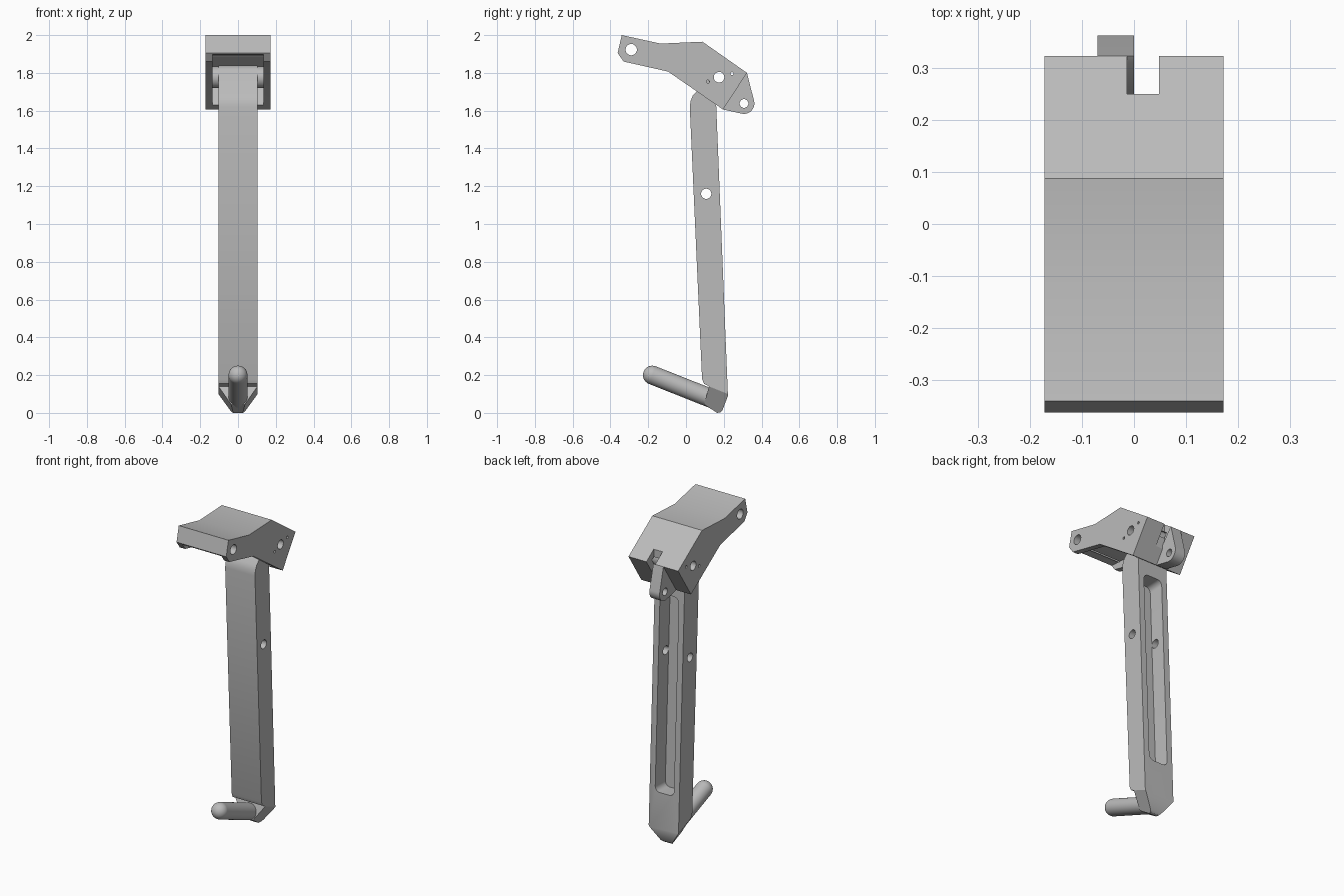
import bpy, bmesh
from math import sin, cos, radians, pi
from mathutils import Vector, Matrix

old = bpy.data.objects.get("Cube")
if old:
    bpy.data.objects.remove(old, do_unlink=True)

grey = bpy.data.materials.new("plain_grey")
grey.use_nodes = True
grey.diffuse_color = (0.5, 0.5, 0.5, 1)
grey.node_tree.nodes["Principled BSDF"].inputs["Base Color"].default_value = (0.5, 0.5, 0.5, 1)


def make(name, bm):
    bmesh.ops.recalc_face_normals(bm, faces=bm.faces)
    mesh = bpy.data.meshes.new(name)
    bm.to_mesh(mesh)
    bm.free()
    mesh.materials.append(grey)
    obj = bpy.data.objects.new(name, mesh)
    bpy.context.collection.objects.link(obj)
    return obj


def prism_bm(points, x0, x1):
    """Extrude a (y, z) outline from x0 to x1."""
    bm = bmesh.new()
    face = bm.faces.new([bm.verts.new((x0, y, z)) for y, z in points])
    ext = bmesh.ops.extrude_face_region(bm, geom=[face])
    moved = [v for v in ext["geom"] if isinstance(v, bmesh.types.BMVert)]
    bmesh.ops.translate(bm, verts=moved, vec=(x1 - x0, 0, 0))
    return bm


def prism(name, points, x0, x1):
    return make(name, prism_bm(points, x0, x1))


def arc(cy, cz, r, start, end, n=12):
    steps = [radians(start + (end - start) * i / n) for i in range(n + 1)]
    return [(cy + r * cos(a), cz + r * sin(a)) for a in steps]


def disc(centre, r, half, name="hole_cutter"):
    return prism(name, arc(*centre, r, 0, 348.75, 31), -half, half)


def activate(obj):
    bpy.ops.object.select_all(action="DESELECT")
    obj.select_set(True)
    bpy.context.view_layer.objects.active = obj


def boolean(obj, other, operation="DIFFERENCE"):
    activate(obj)
    mod = obj.modifiers.new("boolean", "BOOLEAN")
    mod.operation, mod.solver, mod.object = operation, "EXACT", other
    bpy.ops.object.modifier_apply(modifier=mod.name)
    bpy.data.objects.remove(other, do_unlink=True)


PIVOT = (0.175, 1.777)
FRONT_HOLE = (-0.29, 1.923)
TAB_HOLE = (0.307, 1.638)

# Housing: bent cover, hollow and open below and at the front
housing = prism("housing", [
    (-0.34, 2.0), (-0.135, 1.955), (0.087, 1.965), (0.323, 1.80),
    (0.196, 1.606), (-0.095, 1.807), (-0.33, 1.86), (-0.362, 1.905)], -0.172, 0.172)
boolean(housing, prism("cavity_cutter", [
    (-0.5, 1.905), (-0.13, 1.885), (0.075, 1.925), (0.268, 1.79),
    (0.14, 1.595), (0.1, 1.5), (-0.5, 1.5)], -0.135, 0.135))
# Notch through the back wall
boolean(housing, prism("notch_cutter", [
    (0.25, 2.0), (0.5, 2.0), (0.5, 1.64), (0.25, 1.64)], -0.013, 0.048))
# Rounded tab on the back wall
boolean(housing, prism("tab", [(0.31, 1.79), (0.18, 1.62), (0.196, 1.606)]
                       + arc(*TAB_HOLE, 0.055, -102, 15) + [(0.323, 1.80)],
                       -0.07, 0.0), "UNION")
for spot, radius in ((FRONT_HOLE, 0.03), (TAB_HOLE, 0.023), (PIVOT, 0.028),
                     ((0.116, 1.754), 0.008), ((0.243, 1.796), 0.008)):
    boolean(housing, disc(spot, radius, 0.3))

# Lever: long arm with rounded pivot end and a foot with chamfered sides
bm = prism_bm([(0.085, 0.18), (0.02, 1.62), (0.024, 1.65), (0.036, 1.68), (0.06, 1.705)]
              + arc(*PIVOT, 0.063, 140, -40)
              + [(0.159, 1.65), (0.222, 0.09), (0.192, 0.012), (0.18, 0.002), (0.165, 0.0),
                 (0.095, 0.045), (0.122, 0.14), (0.095, 0.155)], -0.103, 0.103)
for side in (-1, 1):
    cut = bmesh.ops.bisect_plane(
        bm, geom=bm.verts[:] + bm.edges[:] + bm.faces[:], clear_outer=True,
        plane_co=(0.103 * side, 0.122, 0.14), plane_no=(0.103 * side, -0.026, -0.065))
    edges = [e for e in cut["geom_cut"] if isinstance(e, bmesh.types.BMEdge)]
    bmesh.ops.holes_fill(bm, edges=edges)
lever = make("lever", bm)
boolean(lever, disc(PIVOT, 0.058, 0.135, "pivot_boss"), "UNION")

# Long rounded pocket in the back of the lever
corners = ((1, 1, 0), (-1, 1, 90), (-1, -1, 180), (1, -1, 270))
outline = []
for sx, sz, a in corners:
    outline += arc(0.033 * sx, 0.58 * sz, 0.032, a, a + 90, 6)
pocket = prism("pocket_cutter", outline, -0.1, 0.1)
pocket.data.transform(Matrix.Translation((0, 0.188, 0.93))
                      @ Matrix.Rotation(0.04, 4, "X") @ Matrix.Rotation(pi / 2, 4, "Z"))
boolean(lever, pocket)
for spot, radius in ((PIVOT, 0.028), ((0.107, 1.16), 0.027)):
    boolean(lever, disc(spot, radius, 0.3))

# Round-ended peg reaching forward from the foot
tip, base = Vector((0, -0.178, 0.2)), Vector((0, 0.165, 0.064))
axis = tip - base
turn = axis.to_track_quat("Z", "Y").to_matrix().to_4x4()
bm = bmesh.new()
bmesh.ops.create_cone(bm, cap_ends=True, segments=32, radius1=0.05, radius2=0.05,
                      depth=axis.length, matrix=Matrix.Translation((tip + base) / 2) @ turn)
bmesh.ops.create_uvsphere(bm, u_segments=32, v_segments=16, radius=0.05,
                          matrix=Matrix.Translation(tip) @ turn)
peg = make("peg", bm)

for obj in (housing, lever, peg):
    activate(obj)
    bpy.ops.object.shade_smooth_by_angle(angle=radians(30))
